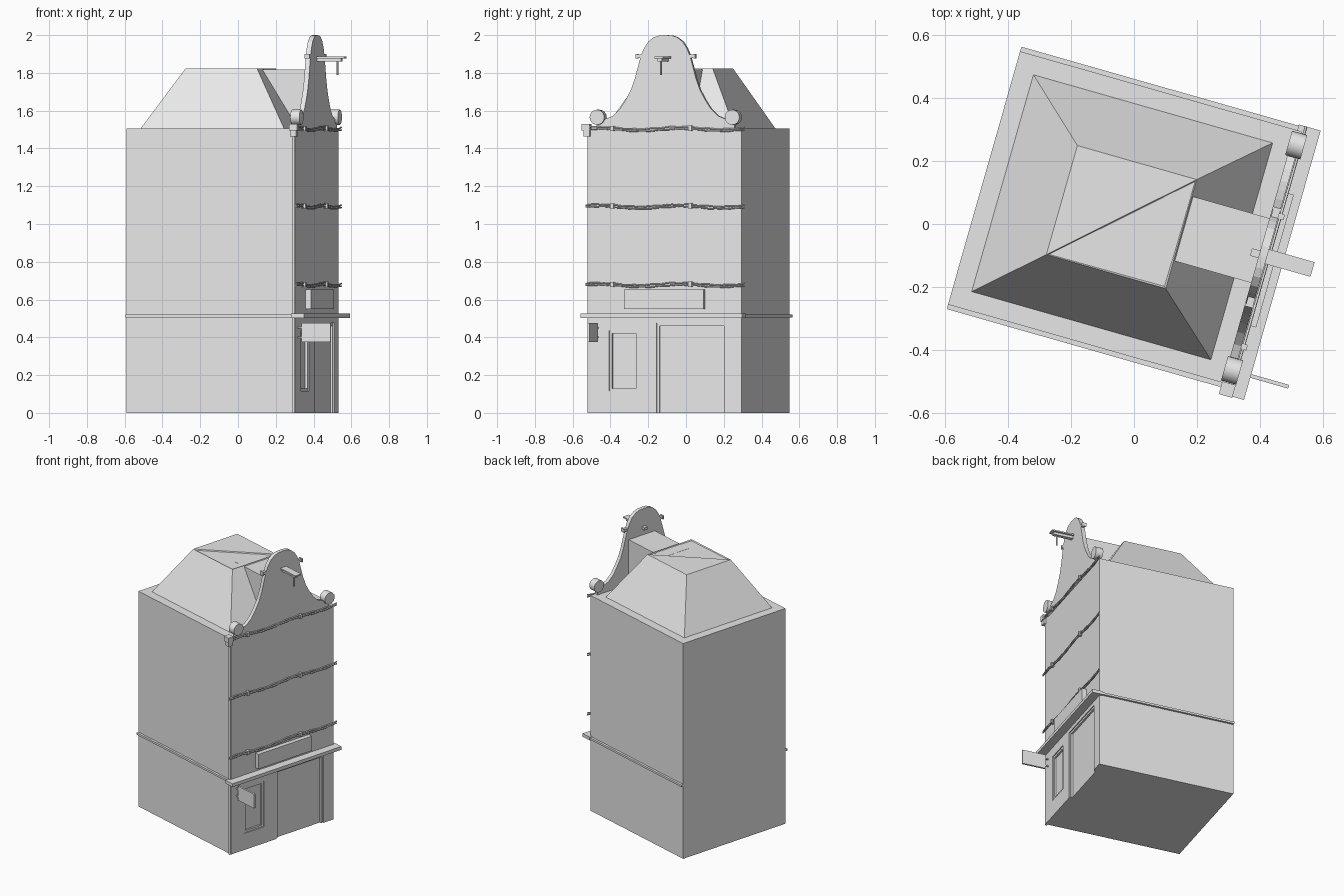
import bpy, bmesh, math
from mathutils import Matrix, Vector

old = bpy.data.objects.get("Cube")
if old:
    bpy.data.objects.remove(old, do_unlink=True)

# The house is modelled square (facade towards +x) and then turned on its plot
PLACE = Matrix.Translation((-0.029, 0.019, 0)) @ Matrix.Rotation(math.radians(-15.9), 4, 'Z')
WALL_U, WALL_V, WALL_H = 0.465, 0.418, 1.505

plaster = bpy.data.materials.new("pale_grey")
plaster.use_nodes = True
plaster.diffuse_color = (0.8, 0.8, 0.8, 1)
plaster.node_tree.nodes["Principled BSDF"].inputs["Base Color"].default_value = (0.8, 0.8, 0.8, 1)


def add(name, data):
    ob = bpy.data.objects.new(name, data)
    bpy.context.collection.objects.link(ob)
    data.materials.append(plaster)
    ob.matrix_world = PLACE
    return ob


def finish(name, bm):
    bmesh.ops.recalc_face_normals(bm, faces=bm.faces[:])
    me = bpy.data.meshes.new(name)
    bm.to_mesh(me)
    bm.free()
    return add(name, me)


def box(name, u, v, z):
    """Box from (min, max) ranges."""
    bm = bmesh.new()
    size = [r[1] - r[0] for r in (u, v, z)]
    mid = [(r[0] + r[1]) / 2 for r in (u, v, z)]
    bmesh.ops.create_cube(bm, size=1, matrix=Matrix.Translation(mid) @ Matrix.Diagonal((*size, 1)))
    return finish(name, bm)


def cylinder(name, centre, radius, length, axis, sides=24):
    bm = bmesh.new()
    turn = Vector((0, 0, 1)).rotation_difference(Vector(axis)).to_matrix().to_4x4()
    bmesh.ops.create_cone(bm, cap_ends=True, segments=sides, radius1=radius, radius2=radius,
                          depth=length, matrix=Matrix.Translation(centre) @ turn)
    ob = finish(name, bm)
    ob.data.shade_smooth()
    ob.data.set_sharp_from_angle(angle=math.radians(40))
    return ob


def tube(name, points, radius):
    cu = bpy.data.curves.new(name, 'CURVE')
    cu.dimensions = '3D'
    cu.bevel_depth = radius
    cu.bevel_resolution = 1
    cu.use_fill_caps = True
    sp = cu.splines.new('POLY')
    sp.points.add(len(points) - 1)
    for p, co in zip(sp.points, points):
        p.co = (*co, 1)
    return add(name, cu)


# Walls with shallow recesses for door and window
walls = box("walls", (-WALL_U, WALL_U), (-WALL_V, WALL_V), (0, WALL_H))
DEPTH = 0.018
for name, v, z in (("door", (-0.05, 0.335), (0, 0.475)),
                   ("window", (-0.31, -0.15), (0.115, 0.435))):
    low = -0.1 if name == "door" else z[0]
    cutter = box(name + "_cutter", (WALL_U - DEPTH, WALL_U + 0.1), v, (low, z[1]))
    cutter.hide_render = True
    cutter.hide_set(True)
    mod = walls.modifiers.new(name, 'BOOLEAN')
    mod.object = cutter
    mod.operation = 'DIFFERENCE'
    mod.solver = 'EXACT'
    # Slim frame inside the recess
    back, face, w = WALL_U - DEPTH, WALL_U - 0.006, 0.015
    box(name + "_jamb_right", (back, face), (v[0], v[0] + w), z)
    box(name + "_jamb_left", (back, face), (v[1] - w, v[1]), z)
    box(name + "_head", (back, face), (v[0] + w, v[1] - w), (z[1] - w, z[1]))
    if name == "window":
        box("window_sill", (back, face), (v[0] + w, v[1] - w), (z[0], z[0] + w))

# String courses on the side walls, cornice and name board on the facade
for side, s in (("left", 1), ("right", -1)):
    box("string_course_" + side, (-WALL_U, 0.46), sorted((s * 0.41, s * 0.433)), (0.506, 0.52))
box("cornice", (0.45, 0.522), (-0.452, 0.437), (0.502, 0.525))
box("facade_board", (0.46, 0.496), (-0.22, 0.218), (0.55, 0.653))

# Truncated hip roof with a shallow sunken triangle in its deck
bm = bmesh.new()
ring = []
for u0, u1, v, z in ((-0.404, 0.386, 0.358, WALL_H), (-0.208, 0.186, 0.18, 1.823)):
    ring.append([bm.verts.new(p) for p in ((u0, -v, z), (u1, -v, z), (u1, v, z), (u0, v, z))])
low, top = ring
for i in range(4):
    j = (i + 1) % 4
    bm.faces.new((low[i], low[j], top[j], top[i]))
bm.faces.new(low[::-1])
bm.faces.new((top[0], top[2], top[3]))
sunken = bm.faces.new(top[:3])
bm.normal_update()
bmesh.ops.inset_region(bm, faces=[sunken], thickness=0.008, depth=-0.007)
finish("roof", bm)
box("roof_link", (0.1, 0.45), (-0.088, 0.125), (WALL_H, 1.817))

# Bell gable: half profile mirrored and extruded
half = [(0.0, 2.0), (0.035, 1.998), (0.065, 1.988), (0.095, 1.965), (0.118, 1.93), (0.135, 1.89),
        (0.152, 1.83), (0.168, 1.77), (0.19, 1.71), (0.22, 1.655), (0.25, 1.61),
        (0.29, 1.572), (0.34, 1.552), (0.38, 1.54), (0.38, WALL_H - 0.01)]
outline = half + [(-v, z) for v, z in half[:0:-1]]
bm = bmesh.new()
gable = bm.faces.new([bm.verts.new((0.442, v, z)) for v, z in outline])
grown = bmesh.ops.extrude_face_region(bm, geom=[gable])["geom"]
bmesh.ops.translate(bm, vec=(0.026, 0, 0), verts=[g for g in grown if isinstance(g, bmesh.types.BMVert)])
finish("gable", bm)
for side, s in (("left", 1), ("right", -1)):
    cylinder("gable_scroll_" + side, (0.46, s * 0.372, 1.565), 0.04, 0.05, (1, 0, 0))
    box("gable_knob_" + side, (0.445, 0.468), sorted((s * 0.12, s * 0.158)), (1.88, 1.897))
    box("gable_knob_end_" + side, (0.442, 0.471), sorted((s * 0.155, s * 0.164)), (1.876, 1.901))

# Hoist beam with hook
box("hoist_beam_cap", (0.46, 0.618), (-0.018, 0.03), (1.877, 1.886))
box("hoist_beam", (0.415, 0.6), (-0.006, 0.018), (1.86, 1.878))
cylinder("hoist_hook", (0.576, 0.006, 1.826), 0.005, 0.072, (0, 0, 1), 10)

# Wavy twin ropes clamped across the facade
for n, z in enumerate((0.677, 1.092, 1.503)):
    for k in (-1, 1):
        path = []
        for i in range(45):
            v = -0.437 + 0.874 * i / 44
            wave = 0.006 * math.sin(v * 14 + 0.4) + k * (0.0055 + 0.0015 * math.sin(v * 60))
            path.append((0.474, v, z + wave))
        tube(f"facade_rope_{n}_{'upper' if k > 0 else 'lower'}", path, 0.0045)
    for m, v in enumerate((-0.29, 0.14)):
        zc = z + 0.006 * math.sin(v * 14 + 0.4)
        box(f"rope_clamp_{n}_{m}", (0.462, 0.486), (v - 0.009, v + 0.009), (zc - 0.014, zc + 0.014))

# Rain pipe with hopper on the right corner
cylinder("rain_pipe", (0.457, -0.424, 0.735), 0.007, 1.47, (0, 0, 1), 12)
box("rain_hopper", (0.44, 0.484), (-0.456, -0.414), (1.495, 1.53))
box("rain_hopper_neck", (0.445, 0.478), (-0.448, -0.414), (1.464, 1.495))

# Hanging sign on two small brackets
box("hanging_sign", (0.487, 0.647), (-0.379, -0.367), (0.376, 0.475))
for n, z in enumerate((0.4, 0.45)):
    box(f"sign_bracket_{n}", (0.46, 0.49), (-0.377, -0.369), (z - 0.004, z + 0.004))
